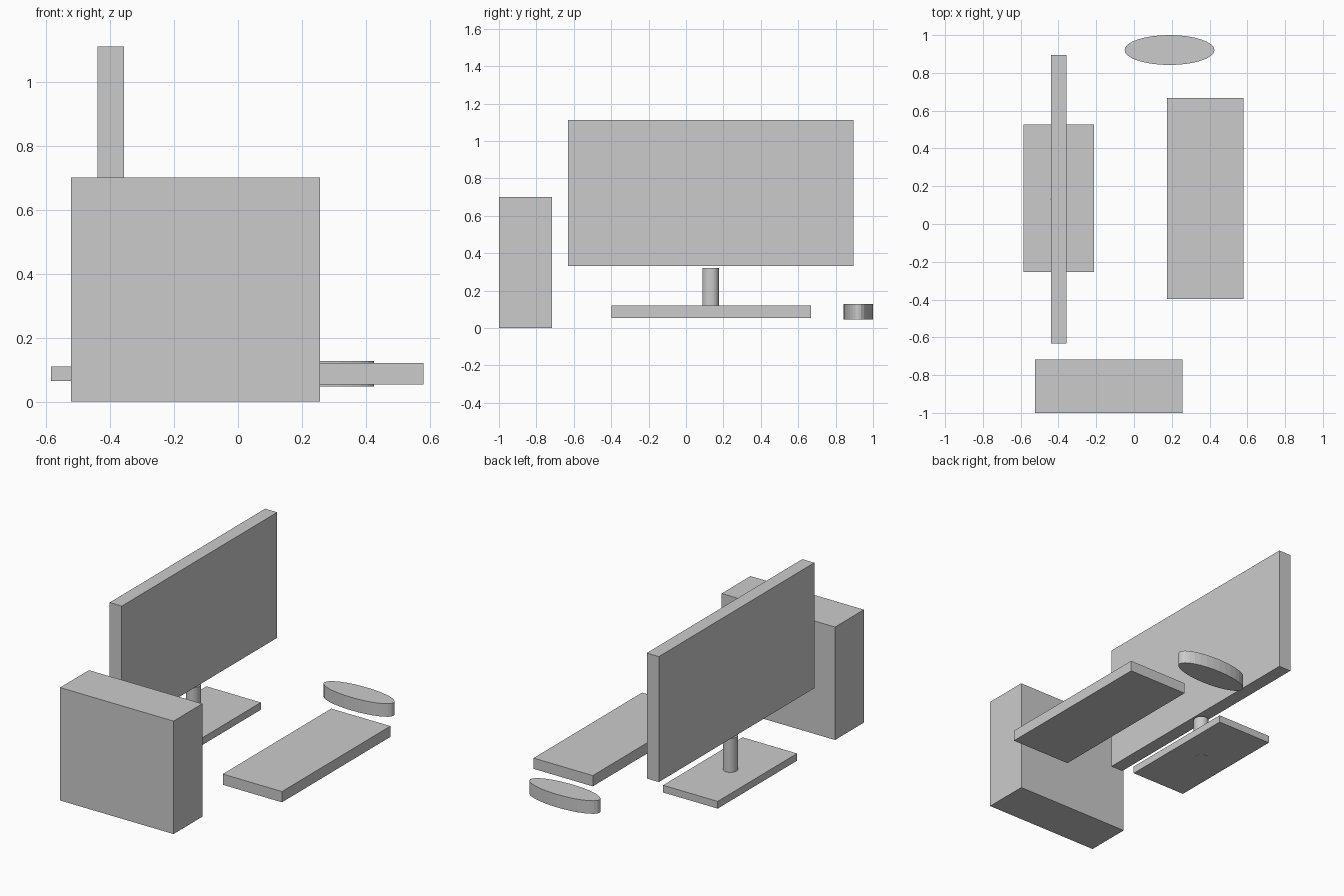
import bpy

if "Cube" in bpy.data.objects:
    bpy.data.objects.remove(bpy.data.objects["Cube"])


def place(name, xr, yr, zr):
    """Fit the active unit primitive to the given x, y, z ranges."""
    ob = bpy.context.object
    ob.name = name
    ob.location = [(a + b) / 2 for a, b in (xr, yr, zr)]
    ob.scale = [b - a for a, b in (xr, yr, zr)]
    bpy.ops.object.transform_apply(location=False, rotation=False, scale=True)
    return ob


def box(name, *ranges):
    bpy.ops.mesh.primitive_cube_add(size=1)
    return place(name, *ranges)


def cylinder(name, *ranges):
    bpy.ops.mesh.primitive_cylinder_add(vertices=32, radius=0.5, depth=1)
    return place(name, *ranges)


# Computer case
box("computer_case", (-0.523, 0.257), (-1.0, -0.717), (0.0, 0.702))

# Monitor: panel, neck and foot
box("monitor_panel", (-0.44, -0.357), (-0.632, 0.895), (0.332, 1.112))
cylinder("monitor_neck", (-0.441, -0.357), (0.087, 0.177), (0.0645, 0.322))
box("monitor_foot", (-0.586, -0.211), (-0.254, 0.526), (0.065, 0.11))

# Keyboard slab
box("keyboard", (0.174, 0.581), (-0.398, 0.667), (0.054, 0.121))

# Oval mouse
cylinder("mouse", (-0.05, 0.426), (0.842, 1.0), (0.047, 0.128))
